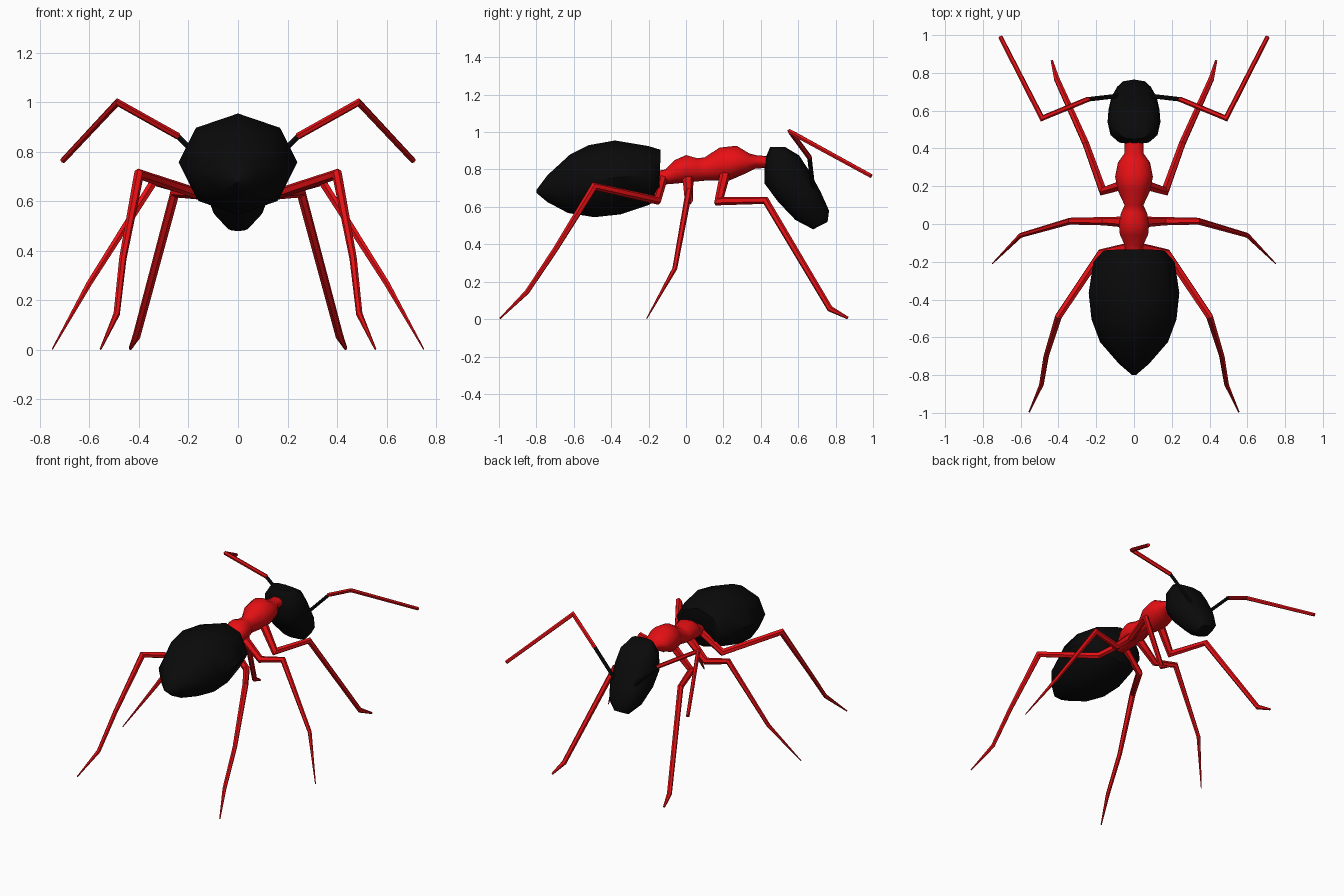
import bpy, bmesh, math
from mathutils import Vector

if "Cube" in bpy.data.objects:
    bpy.data.objects.remove(bpy.data.objects["Cube"])


def material(name, color):
    m = bpy.data.materials.new(name)
    m.diffuse_color = (*color, 1)
    m.use_nodes = True
    m.node_tree.nodes["Principled BSDF"].inputs["Base Color"].default_value = m.diffuse_color
    return m


RED = material("glossy red", (0.8, 0.005, 0.007))
BLACK = material("matte black", (0.003, 0.003, 0.003))


def skin(name, rings, mat, angle, mirror=False):
    """Bridge equal-sized rings of points into a closed body."""
    bm = bmesh.new()
    loops = [[bm.verts.new(p) for p in ring] for ring in rings]
    n = len(loops[0])
    for a, b in zip(loops, loops[1:]):
        for i in range(n):
            j = (i + 1) % n
            bm.faces.new((a[i], a[j], b[j], b[i]))
    bm.faces.new(loops[0][::-1])
    bm.faces.new(loops[-1])
    bmesh.ops.recalc_face_normals(bm, faces=bm.faces)
    mesh = bpy.data.meshes.new(name)
    bm.to_mesh(mesh)
    bm.free()
    mesh.materials.append(mat)
    ob = bpy.data.objects.new(name, mesh)
    bpy.context.collection.objects.link(ob)
    bpy.ops.object.select_all(action='DESELECT')
    ob.select_set(True)
    bpy.context.view_layer.objects.active = ob
    bpy.ops.object.shade_smooth_by_angle(angle=math.radians(angle))
    if mirror:
        ob.modifiers.new("mirror", 'MIRROR').use_axis[0] = True
    return ob


def body(name, sections, mat, sides=8, power=1.0):
    """Sections: upper y, z, lower y, z and half width."""
    rings = []
    for y1, z1, y2, z2, w in sections:
        top, low = Vector((0, y1, z1)), Vector((0, y2, z2))
        mid, half = (top + low) / 2, (top - low) / 2
        ring = []
        for i in range(sides):
            t = 2 * math.pi * i / sides
            c, s = (math.copysign(abs(v) ** power, v) if abs(v) > 1e-6 else 0
                    for v in (math.cos(t), math.sin(t)))
            ring.append(mid + half * c + Vector((w * s, 0, 0)))
        rings.append(ring)
    return skin(name, rings, mat, 50)


def limb(name, points, radii, mat, sides=6):
    """Tapered jointed tube with mitred bends, mirrored to the other side."""
    pts = [Vector(p) for p in points]
    dirs = [(b - a).normalized() for a, b in zip(pts, pts[1:])]
    u = dirs[0].orthogonal().normalized()
    v = dirs[0].cross(u)
    offs = [u * math.cos(2 * math.pi * i / sides) + v * math.sin(2 * math.pi * i / sides)
            for i in range(sides)]
    rings = []
    for k, p in enumerate(pts):
        d = dirs[max(k - 1, 0)]
        nxt = dirs[min(k, len(dirs) - 1)]
        n = (d + nxt).normalized()
        rings.append([p + (o - d * (o.dot(n) / d.dot(n))) * radii[k] for o in offs])
        q = d.rotation_difference(nxt)
        offs = [q @ o for o in offs]
    return skin(name, rings, mat, 40, mirror=True)


# Abdomen
body("abdomen", [
    (-0.80, 0.69, -0.80, 0.675, 0.01), (-0.74, 0.77, -0.74, 0.625, 0.08),
    (-0.62, 0.88, -0.63, 0.567, 0.18), (-0.52, 0.93, -0.49, 0.545, 0.225),
    (-0.38, 0.955, -0.35, 0.56, 0.24), (-0.20, 0.925, -0.20, 0.61, 0.215),
    (-0.135, 0.905, -0.145, 0.645, 0.16)], BLACK)

# Thorax
body("thorax", [
    (-0.17, 0.79, -0.17, 0.72, 0.045), (-0.11, 0.80, -0.11, 0.72, 0.05),
    (-0.06, 0.85, -0.05, 0.725, 0.075), (0.0, 0.877, 0.0, 0.73, 0.08),
    (0.06, 0.86, 0.05, 0.735, 0.07), (0.10, 0.865, 0.10, 0.74, 0.05),
    (0.18, 0.917, 0.17, 0.74, 0.085), (0.27, 0.927, 0.23, 0.74, 0.10),
    (0.34, 0.885, 0.31, 0.775, 0.085), (0.38, 0.875, 0.37, 0.805, 0.05),
    (0.47, 0.87, 0.47, 0.81, 0.048)], RED, sides=12)

# Head
body("head", [
    (0.53, 0.92, 0.45, 0.92, 0.08), (0.605, 0.875, 0.42, 0.85, 0.125),
    (0.66, 0.79, 0.42, 0.725, 0.14), (0.72, 0.68, 0.49, 0.63, 0.135),
    (0.765, 0.58, 0.585, 0.53, 0.10), (0.757, 0.52, 0.68, 0.48, 0.045)],
    BLACK, sides=12, power=0.8)

# Legs
limb("hind_legs", [(0.02, -0.12, 0.76), (0.175, -0.155, 0.635), (0.40, -0.49, 0.71),
                   (0.465, -0.70, 0.37), (0.49, -0.85, 0.145), (0.555, -0.995, 0.003)],
     [0.024, 0.022, 0.02, 0.015, 0.013, 0.004], RED)
limb("middle_legs", [(0.03, 0.01, 0.76), (0.165, 0.015, 0.635), (0.34, 0.015, 0.68),
                     (0.60, -0.06, 0.27), (0.75, -0.21, 0.003)],
     [0.03, 0.022, 0.018, 0.013, 0.003], RED)
limb("front_legs", [(0.05, 0.21, 0.78), (0.165, 0.175, 0.63), (0.255, 0.425, 0.635),
                    (0.41, 0.77, 0.055), (0.435, 0.865, 0.006)],
     [0.028, 0.022, 0.019, 0.016, 0.007], RED)

# Antennae
limb("antenna_bases", [(0.07, 0.68, 0.69), (0.245, 0.66, 0.865)], [0.012, 0.012], BLACK)
limb("antennae", [(0.242, 0.661, 0.863), (0.487, 0.56, 1.0), (0.707, 0.99, 0.765)],
     [0.014, 0.014, 0.012], RED)
